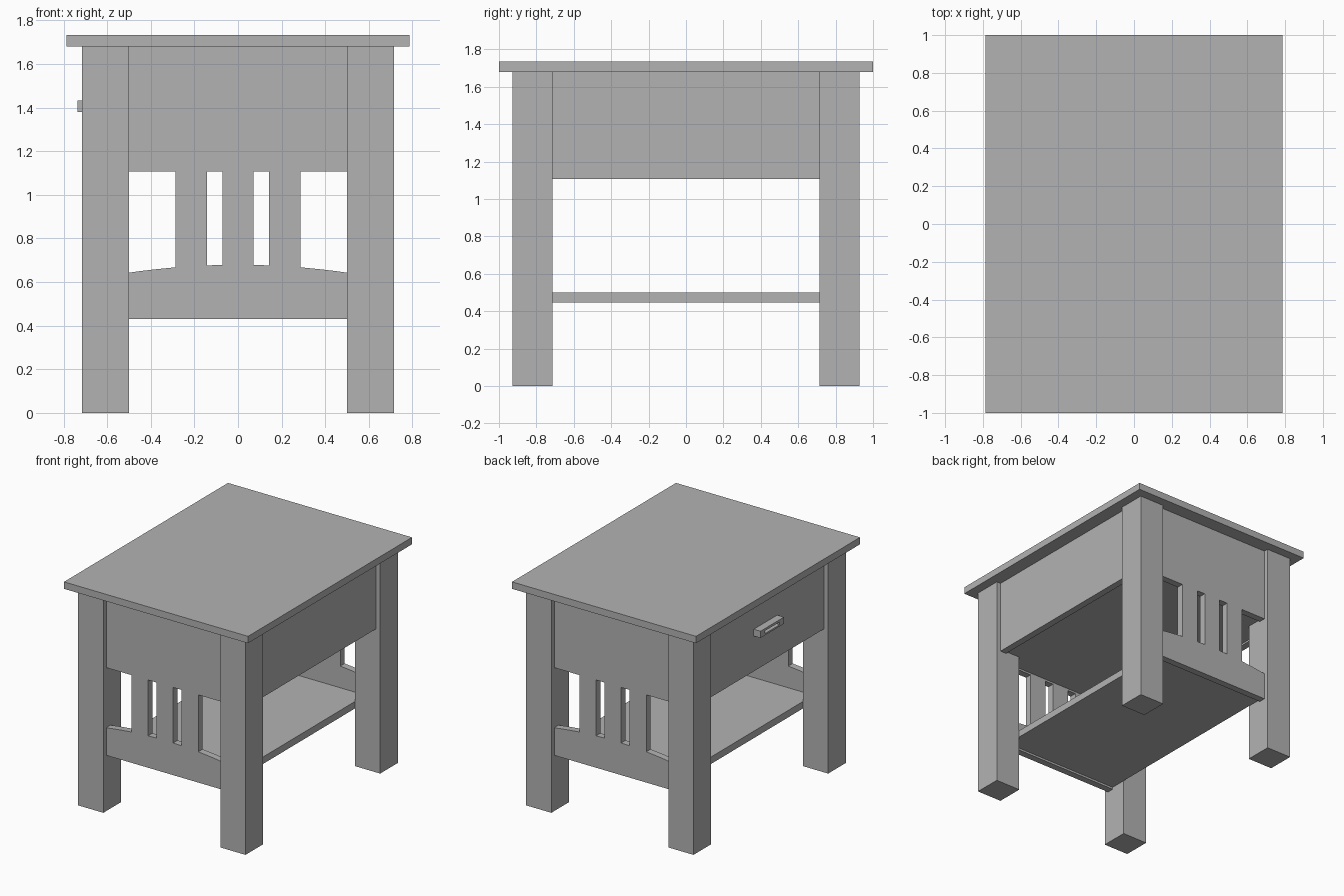
import bpy

if "Cube" in bpy.data.objects:
    bpy.data.objects.remove(bpy.data.objects["Cube"])

U = 1 / 28            # module: half a board width step
T = 1.5 * U           # board thickness
TOP = 1.68            # underside of the table top
APRON = 1.107         # lower edge of the aprons

wood = bpy.data.materials.new("plain_grey")
wood.diffuse_color = (0.45, 0.45, 0.45, 1)
wood.use_nodes = True
wood.node_tree.nodes["Principled BSDF"].inputs["Base Color"].default_value = wood.diffuse_color


def make(name, verts, faces):
    mesh = bpy.data.meshes.new(name)
    mesh.from_pydata(verts, [], faces)
    mesh.materials.append(wood)
    ob = bpy.data.objects.new(name, mesh)
    bpy.context.collection.objects.link(ob)
    return ob


def prism(name, profile, y0, y1):
    """Extrude an (x, z) profile, given counter-clockwise from the front, along y."""
    n = len(profile)
    verts = [(x, y, z) for y in (y0, y1) for x, z in profile]
    faces = [tuple(range(n)), tuple(range(2 * n - 1, n - 1, -1))]
    faces += [(i, i + n, (i + 1) % n + n, (i + 1) % n) for i in range(n)]
    return make(name, verts, faces)


def box(name, x, y, z):
    return prism(name, [(x[0], z[0]), (x[1], z[0]), (x[1], z[1]), (x[0], z[1])], *y)


def span(a, b, s):
    """Range a..b mirrored to the side s."""
    return (a, b) if s > 0 else (-b, -a)


# Table top and lower shelf
box("table_top", (-22 * U, 22 * U), (-1, 1), (TOP, TOP + T))
box("shelf", (-14 * U, 14 * U), (-25 * U + T, 25 * U - T), (0.446, 0.5))

# Legs
for sx in (-1, 1):
    for sy in (-1, 1):
        box("leg", span(14 * U, 20 * U, sx), span(20 * U, 26 * U, sy), (0, TOP))

# Arched lower rail outline
arch = [(-0.5, 0.43), (0.5, 0.43)]
for i in range(17):
    x = 0.5 - i / 16
    arch.append((x, 0.679 - 0.036 * (x / 0.5) ** 2))

# End aprons, rails and slats at front and back
for s in (-1, 1):
    y = span(25 * U - T, 25 * U, s)
    box("end_apron", (-14 * U, 14 * U), y, (APRON, TOP))
    prism("arched_rail", arch, *y)
    for c in (-6 * U, 0, 6 * U):
        box("slat", (c - 2 * U, c + 2 * U), y, (0.62, APRON))

# Side apron, drawer front and the drawer bottom between them
box("side_apron", span(19 * U - T, 19 * U, 1), (-20 * U, 20 * U), (APRON, TOP))
box("drawer_front", span(19 * U - T, 19 * U, -1), (-20 * U, 20 * U), (APRON, TOP))
box("drawer_bottom", (-19 * U + T, 19 * U - T), (-25 * U + T, 25 * U - T),
    (APRON + 0.015, APRON + 0.05))

# Drawer pull: a slotted block made of two ends and two bars
hx = (-0.736, -19 * U)
for s in (-1, 1):
    box("pull_end", hx, span(0.09, 4 * U, s), (1.38, 1.432))
box("pull_lower_bar", hx, (-0.09, 0.09), (1.38, 1.393))
box("pull_upper_bar", hx, (-0.09, 0.09), (1.414, 1.432))
